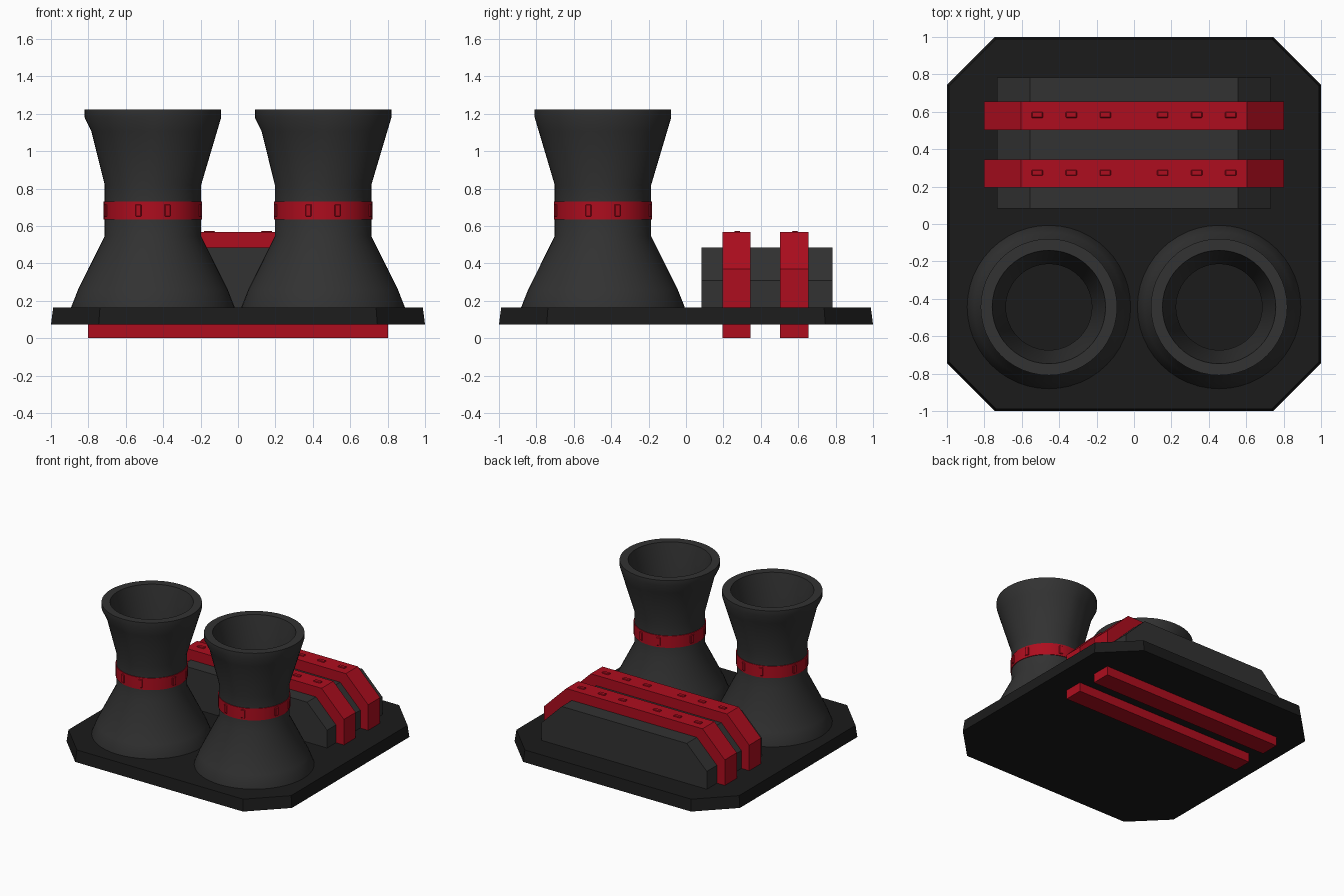
import bpy, bmesh, math
from mathutils import Matrix, Vector

if "Cube" in bpy.data.objects:
    bpy.data.objects.remove(bpy.data.objects["Cube"])


def material(name, rgb):
    m = bpy.data.materials.new(name)
    m.diffuse_color = (*rgb, 1)
    m.use_nodes = True
    m.node_tree.nodes["Principled BSDF"].inputs["Base Color"].default_value = m.diffuse_color
    return m


BLACK = material("black", (0.011, 0.011, 0.011))
GREY = material("dark_grey", (0.032, 0.032, 0.032))
RED = material("red", (0.42, 0.004, 0.013))


def finish(name, bm, mat, smooth=False):
    bmesh.ops.recalc_face_normals(bm, faces=bm.faces)
    me = bpy.data.meshes.new(name)
    bm.to_mesh(me)
    bm.free()
    me.materials.append(mat)
    ob = bpy.data.objects.new(name, me)
    bpy.context.collection.objects.link(ob)
    if smooth:
        bpy.ops.object.select_all(action='DESELECT')
        ob.select_set(True)
        bpy.context.view_layer.objects.active = ob
        bpy.ops.object.shade_smooth_by_angle(angle=math.radians(32))
    return ob


def loft(name, rings, mat):
    """Join equal-length loops into a capped solid."""
    bm = bmesh.new()
    loops = [[bm.verts.new(p) for p in r] for r in rings]
    n = len(loops[0])
    for a, b in zip(loops, loops[1:]):
        for i in range(n):
            j = (i + 1) % n
            bm.faces.new((a[i], a[j], b[j], b[i]))
    bm.faces.new(loops[0])
    bm.faces.new(loops[-1])
    return finish(name, bm, mat)


def arch(name, half, y0, y1, mat):
    """Extrude a mirrored x/z half profile from y0 to y1."""
    pts = half + [(-x, z) for x, z in reversed(half)]
    return loft(name, [[(x, y, z) for x, z in pts] for y in (y0, y1)], mat)


def lathe(name, profile, centre, mat, closed=True, n=48, dent=None):
    """Revolve an r/z profile; dent = (profile index, radius) on the -x half."""
    bm = bmesh.new()
    rings = []
    for k, (r, z) in enumerate(profile):
        ring = []
        for i in range(n):
            a = math.tau * i / n
            rr = dent[1] if dent and k == dent[0] and math.cos(a) < -0.01 else r
            ring.append(bm.verts.new((centre[0] + rr * math.cos(a),
                                      centre[1] + rr * math.sin(a), z)))
        rings.append(ring)
    pairs = list(zip(rings, rings[1:]))
    if closed:
        pairs.append((rings[-1], rings[0]))
    else:
        bm.faces.new(rings[-1])
        bm.faces.new(rings[0])
    for a, b in pairs:
        for i in range(n):
            j = (i + 1) % n
            bm.faces.new((a[i], a[j], b[j], b[i]))
    return finish(name, bm, mat, True)


def block(name, loc, size, mat, spin=0, bevel=0.004):
    bm = bmesh.new()
    bmesh.ops.create_cube(bm, size=1)
    bmesh.ops.transform(bm, verts=bm.verts, matrix=Matrix.Diagonal((*size, 1)))
    bmesh.ops.bevel(bm, geom=bm.edges[:], offset=bevel, segments=1, affect='EDGES')
    ob = finish(name, bm, mat)
    ob.location = loc
    ob.rotation_euler.z = spin
    return ob


# Base plate with clipped corners and slightly leaning sides
def octagon(s, c, z):
    return [(s, -c, z), (s, c, z), (c, s, z), (-c, s, z),
            (-s, c, z), (-s, -c, z), (-c, -s, z), (c, -s, z)]


loft("base_plate", [octagon(1.0, 0.745, 0.072), octagon(0.988, 0.738, 0.165)], BLACK)

# Hall with sloped shoulders
arch("hall", [(0.733, 0.16), (0.733, 0.308), (0.555, 0.485)], 0.083, 0.783, GREY)

# Red straps over the hall, running through the plate, with rivets
for s, (y0, y1) in enumerate([(0.195, 0.345), (0.503, 0.655)]):
    arch(f"strap_{s}", [(0.803, 0), (0.803, 0.37), (0.605, 0.567)], y0, y1, RED)
    for side in (-1, 1):
        for x in (0.153, 0.335, 0.517):
            block("strap_rivet", (side * x, (y0 + y1) / 2 + 0.004, 0.566),
                  (0.06, 0.032, 0.016), RED)

# Cooling towers with banded waists
outer = [(0.437, 0.16), (0.437, 0.166), (0.400, 0.26), (0.258, 0.545), (0.258, 0.82),
         (0.343, 1.106), (0.365, 1.18), (0.365, 1.222)]
inner = [(0.303, 1.222), (0.23, 0.82), (0.23, 0.16)]
for side in (-1, 1):
    c = (side * 0.455, -0.444)
    lathe("cooling_tower", outer + inner, c, GREY, dent=(5, 0.329))
    lathe("tower_band", [(0.25, 0.635), (0.263, 0.635), (0.263, 0.73), (0.25, 0.73)], c, RED)
    for q in range(4):
        for d in (-17, 17):
            a = math.radians(90 * q + d)
            block("band_clip", (c[0] + 0.261 * math.cos(a), c[1] + 0.261 * math.sin(a), 0.683),
                  (0.018, 0.032, 0.066), RED, spin=a)
